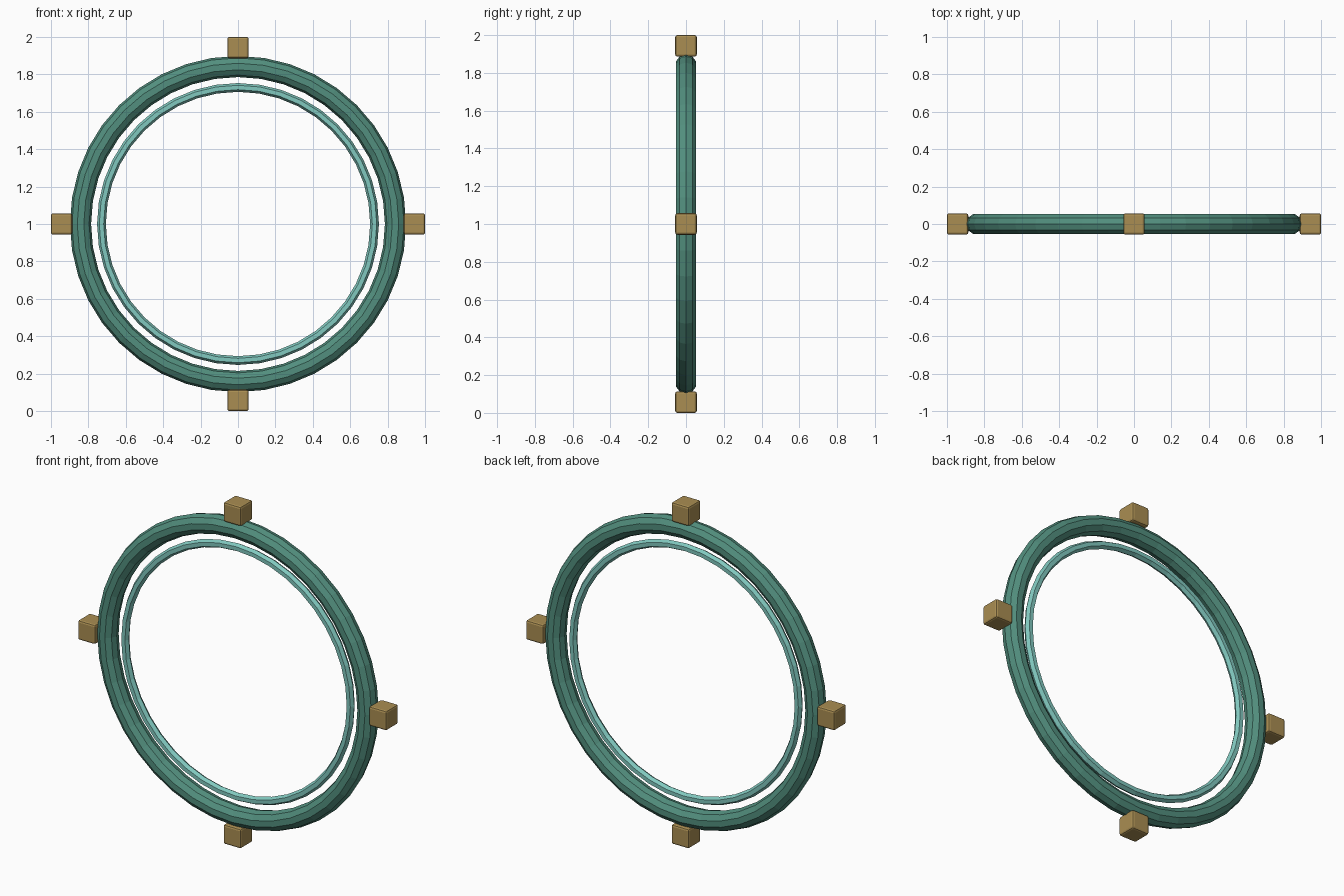
import bpy
import bmesh
from math import cos, sin, tau

if "Cube" in bpy.data.objects:
    bpy.data.objects.remove(bpy.data.objects["Cube"])


def material(name, rgb):
    m = bpy.data.materials.new(name)
    m.diffuse_color = (*rgb, 1)
    m.use_nodes = True
    m.node_tree.nodes["Principled BSDF"].inputs["Base Color"].default_value = m.diffuse_color
    return m


teal = material("deep teal", (0.085, 0.275, 0.21))
aqua = material("pale aqua", (0.22, 0.58, 0.52))
brass = material("brass", (0.40, 0.27, 0.085))


def finish(name, bm, mat):
    bmesh.ops.recalc_face_normals(bm, faces=bm.faces)
    mesh = bpy.data.meshes.new(name)
    bm.to_mesh(mesh)
    bm.free()
    mesh.materials.append(mat)
    ob = bpy.data.objects.new(name, mesh)
    bpy.context.collection.objects.link(ob)
    return ob


def ring(name, major, minor, steps, sides, mat):
    """Faceted upright torus around the y axis, centred at z = 1."""
    bm = bmesh.new()
    loops = []
    for i in range(steps):
        a = tau * i / steps
        loop = []
        for j in range(sides):
            b = tau * j / sides
            r = major + minor * cos(b)
            loop.append(bm.verts.new((r * cos(a), minor * sin(b), 1 + r * sin(a))))
        loops.append(loop)
    for i in range(steps):
        p, q = loops[i], loops[(i + 1) % steps]
        for j in range(sides):
            k = (j + 1) % sides
            bm.faces.new((p[j], p[k], q[k], q[j]))
    return finish(name, bm, mat)


# Thick outer ring and slim inner ring
ring("outer_ring", 0.842, 0.0565, 40, 10, teal)
ring("inner_ring", 0.730, 0.0235, 40, 6, aqua)

# Four rounded blocks at the quarter points of the rim
SIZE = 0.114
for label, dx, dz in (("right", 1, 0), ("top", 0, 1), ("left", -1, 0), ("bottom", 0, -1)):
    bm = bmesh.new()
    bmesh.ops.create_cube(bm, size=SIZE)
    d = 1 - SIZE / 2
    ob = finish(label + "_block", bm, brass)
    ob.location = (dx * d, 0, 1 + dz * d)
    bevel = ob.modifiers.new("rounded edges", "BEVEL")
    bevel.width = 0.011
    bevel.segments = 2
